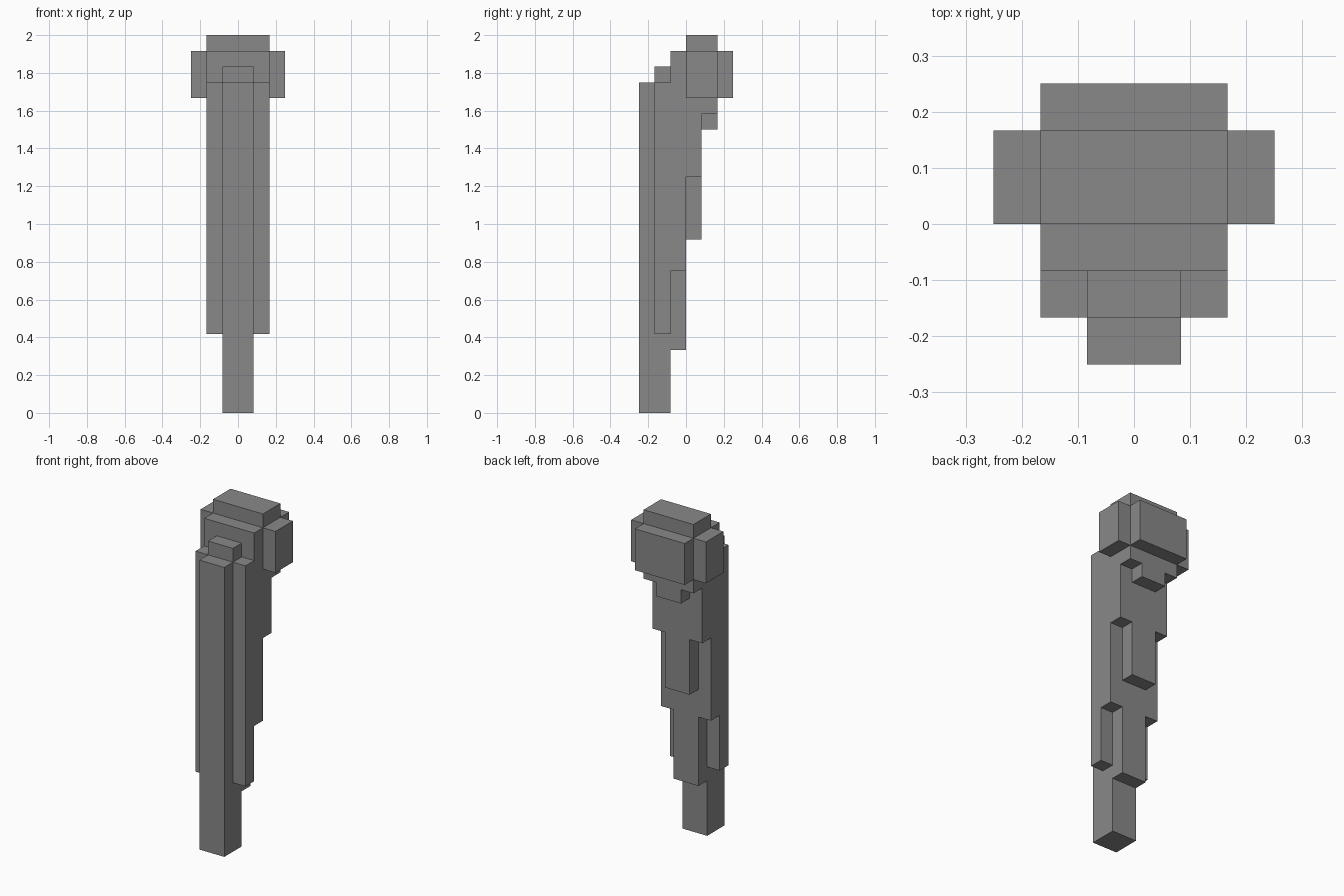
import bpy
import bmesh

U = 1 / 12  # one block unit

cube = bpy.data.objects.get("Cube")
if cube:
    bpy.data.objects.remove(cube, do_unlink=True)

grey = bpy.data.materials.new("plain_grey")
grey.use_nodes = True
colour = (0.25, 0.25, 0.25, 1)
grey.diffuse_color = colour
grey.node_tree.nodes["Principled BSDF"].inputs["Base Color"].default_value = colour


def extrude(name, x0, x1, profile):
    """Extrude a (y, z) side profile from x0 to x1, all in block units."""
    bm = bmesh.new()
    face = bm.faces.new([bm.verts.new((x0 * U, y * U, z * U)) for y, z in profile])
    grown = bmesh.ops.extrude_face_region(bm, geom=[face])["geom"]
    verts = [v for v in grown if isinstance(v, bmesh.types.BMVert)]
    bmesh.ops.translate(bm, verts=verts, vec=((x1 - x0) * U, 0, 0))
    bmesh.ops.recalc_face_normals(bm, faces=bm.faces)
    mesh = bpy.data.meshes.new(name)
    bm.to_mesh(mesh)
    bm.free()
    mesh.materials.append(grey)
    obj = bpy.data.objects.new(name, mesh)
    bpy.context.collection.objects.link(obj)
    return obj


def block(name, x0, x1, y0, y1, z0, z1):
    return extrude(name, x0, x1, [(y0, z0), (y1, z0), (y1, z1), (y0, z1)])


# Wide stepped body, stepping backwards as it rises
extrude("stepped_body", -2, 2, [
    (-2, 5), (-1, 5), (-1, 9), (0, 9), (0, 15), (1, 15), (1, 19),
    (2, 19), (2, 24), (0, 24), (0, 23), (-1, 23), (-1, 21), (-2, 21)])

# Narrow front spine with the foot and lowest back rib
extrude("front_spine_and_foot", -1, 1, [
    (-3, 0), (-1, 0), (-1, 4), (0, 4), (0, 9),
    (-1, 9), (-1, 5), (-2, 5), (-2, 21), (-3, 21)])

# Small step on the front shoulder and ribs down the back
block("front_step", -1, 1, -2, -1, 21, 22)
block("middle_back_rib", -1, 1, 0, 1, 11, 15)
block("upper_back_rib", -1, 1, 1, 2, 18, 19)

# Rounded-out head made of plates on the sides and back
block("head_back_plate", -2, 2, 2, 3, 20, 23)
for side, x0 in (("left", 2), ("right", -3)):
    block(side + "_head_plate", x0, x0 + 1, 0, 2, 20, 23)
